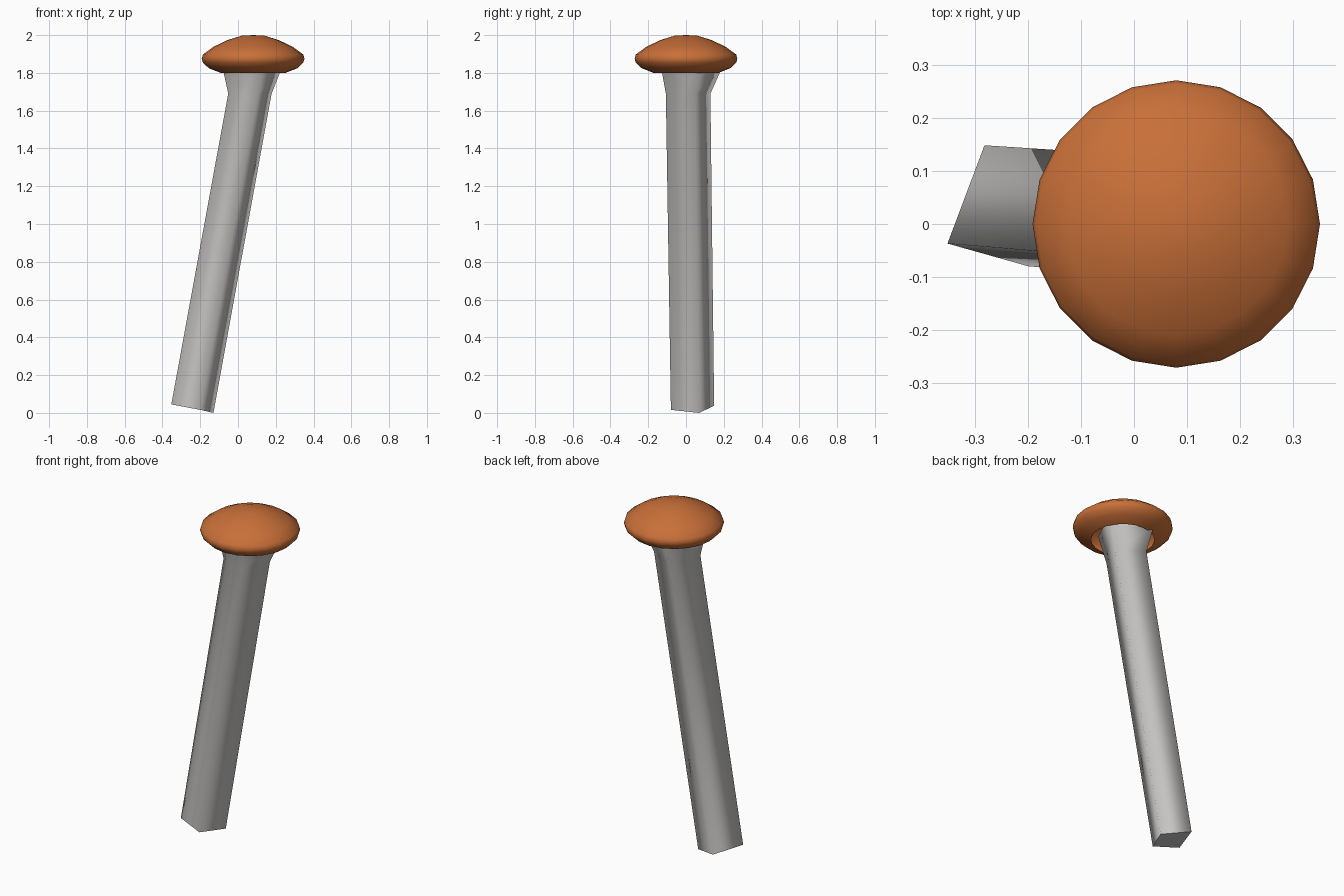
import bpy, math

if "Cube" in bpy.data.objects:
    bpy.data.objects.remove(bpy.data.objects["Cube"])


def material(name, rgb):
    m = bpy.data.materials.new(name)
    m.diffuse_color = (*rgb, 1)
    m.use_nodes = True
    m.node_tree.nodes["Principled BSDF"].inputs["Base Color"].default_value = m.diffuse_color
    return m


def build(name, verts, faces, mat, angle):
    me = bpy.data.meshes.new(name)
    me.from_pydata(verts, [], faces)
    me.materials.append(mat)
    ob = bpy.data.objects.new(name, me)
    bpy.context.collection.objects.link(ob)
    bpy.ops.object.select_all(action='DESELECT')
    ob.select_set(True)
    bpy.context.view_layer.objects.active = ob
    bpy.ops.object.shade_smooth_by_angle(angle=math.radians(angle))
    return ob


orange = material("cap orange", (0.58, 0.16, 0.04))
grey = material("stem grey", (0.57, 0.56, 0.55))

# Cap: lathed shell, open underneath around the stem
N = 20
profile = [(0.172, 1.80), (0.235, 1.825), (0.266, 1.855), (0.272, 1.875),
           (0.266, 1.897), (0.21, 1.938), (0.135, 1.974), (0.06, 1.997)]
verts = [(0.08 + r * math.cos(2 * math.pi * i / N), r * math.sin(2 * math.pi * i / N), z)
         for r, z in profile for i in range(N)]
verts.append((0.08, 0, 2.0))
faces = [(k * N + i, k * N + (i + 1) % N, (k + 1) * N + (i + 1) % N, (k + 1) * N + i)
         for k in range(len(profile) - 1) for i in range(N)]
last = (len(profile) - 1) * N
faces += [(last + i, last + (i + 1) % N, len(verts) - 1) for i in range(N)]
build("mushroom_cap", verts, faces, orange, 40)

# Stem: leaning four-sided post that flares under the cap
base = [(-0.353, -0.037, 0.045), (-0.20, -0.08, 0.016),
        (-0.13, 0.07, 0.0), (-0.283, 0.149, 0.038)]


def ring(cx, cy, z, s):
    return [(cx + (x + 0.2415) * s, cy + (y - 0.0255) * s, z) for x, y, _ in base]


rings = [base, ring(0.063, 0.002, 1.69, 1.03), ring(0.074, 0.015, 1.81, 1.36),
         ring(0.08, 0.01, 1.86, 1.4)]
verts = [v for r in rings for v in r]
faces = [(k * 4 + i, k * 4 + (i + 1) % 4, k * 4 + 4 + (i + 1) % 4, k * 4 + 4 + i)
         for k in range(3) for i in range(4)]
faces += [(3, 2, 1, 0), (12, 13, 14, 15)]
stem = build("mushroom_stem", verts, faces, grey, 180)
# smooth sides, crisp end faces
me = stem.data
for p in me.polygons[-2:]:
    p.use_smooth = False
